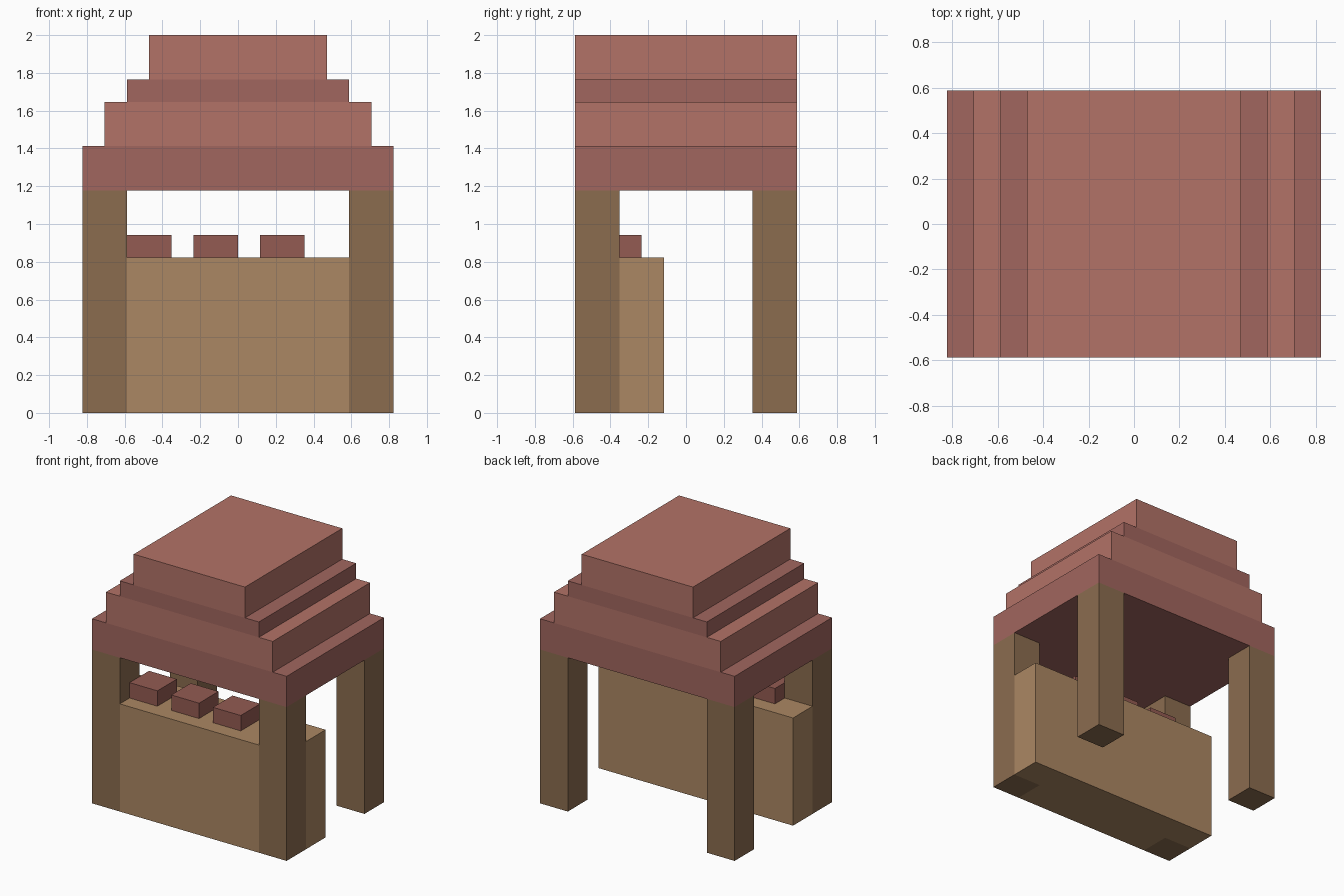
import bpy, bmesh

if "Cube" in bpy.data.objects:
    bpy.data.objects.remove(bpy.data.objects["Cube"])

U = 2 / 17  # block unit: the stall is 17 blocks tall


def material(name, rgb):
    m = bpy.data.materials.new(name)
    m.diffuse_color = (*[(c / 255) ** 2.2 for c in rgb], 1)
    m.use_nodes = True
    m.node_tree.nodes["Principled BSDF"].inputs["Base Color"].default_value = m.diffuse_color
    return m


def prism(name, outline, z0, z1, mat):
    """Extrude a plan outline (in blocks, counter-clockwise) from z0 to z1."""
    bm = bmesh.new()
    base = bm.faces.new([bm.verts.new((x * U, y * U, z0 * U)) for x, y in outline])
    top = bmesh.ops.extrude_face_region(bm, geom=[base], use_keep_orig=True)["geom"]
    verts = [v for v in top if isinstance(v, bmesh.types.BMVert)]
    bmesh.ops.translate(bm, verts=verts, vec=(0, 0, (z1 - z0) * U))
    bmesh.ops.recalc_face_normals(bm, faces=bm.faces)
    mesh = bpy.data.meshes.new(name)
    bm.to_mesh(mesh)
    bm.free()
    mesh.materials.append(mat)
    obj = bpy.data.objects.new(name, mesh)
    bpy.context.collection.objects.link(obj)
    return obj


def box(name, x0, x1, y0, y1, z0, z1, mat):
    return prism(name, [(x0, y0), (x1, y0), (x1, y1), (x0, y1)], z0, z1, mat)


post_wood = material("post_wood", (138, 108, 80))
counter_wood = material("counter_wood", (170, 134, 99))
roof_light = material("roof_light", (177, 114, 103))
roof_dark = material("roof_dark", (160, 102, 95))
goods_red = material("goods_red", (146, 91, 83))

# Four corner posts
for side, x in (("left", -7), ("right", 5)):
    for end, y in (("front", -5), ("back", 3)):
        box(f"{end}_{side}_post", x, x + 2, y, y + 2, 0, 10, post_wood)

# Counter, notched around the front posts
prism("counter", [(-5, -5), (5, -5), (5, -3), (7, -3), (7, -1),
                  (-7, -1), (-7, -3), (-5, -3)], 0, 7, counter_wood)

# Goods on the counter
for i, x in enumerate((-5, -2, 1)):
    box(f"goods_{i + 1}", x, x + 2, -4, -2, 7, 8, goods_red)

# Stepped roof tiers: half width, bottom, top
for i, (w, z0, z1) in enumerate(((7, 10, 12), (6, 12, 14), (5, 14, 15), (4, 15, 17))):
    box(f"roof_tier_{i + 1}", -w, w, -5, 5, z0, z1, roof_light if i % 2 else roof_dark)
